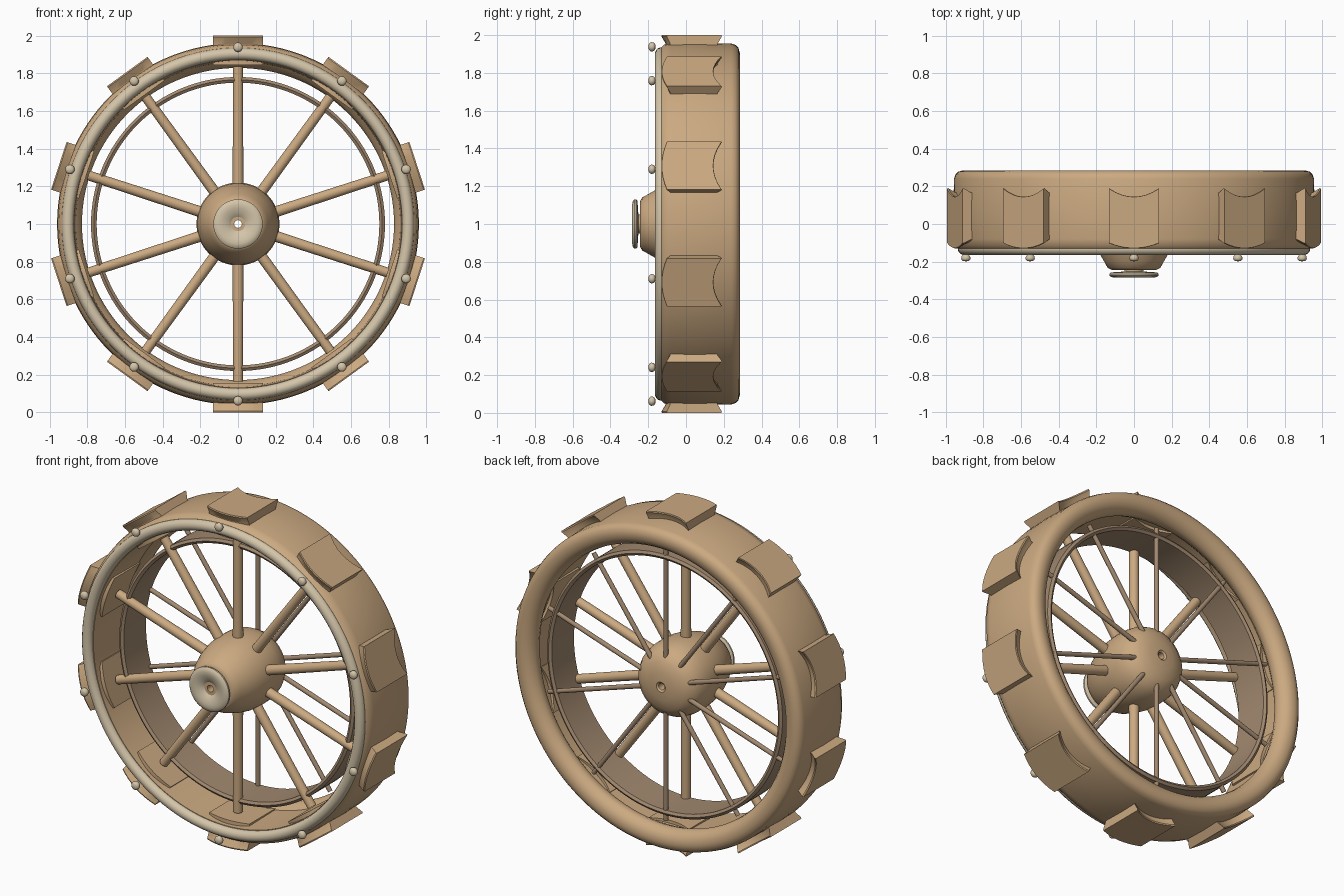
import bpy, bmesh, math
from mathutils import Matrix, Vector

if "Cube" in bpy.data.objects:
    bpy.data.objects.remove(bpy.data.objects["Cube"])

def material(name, col):
    m = bpy.data.materials.new(name)
    m.diffuse_color = (*col, 1)
    m.use_nodes = True
    m.node_tree.nodes["Principled BSDF"].inputs["Base Color"].default_value = m.diffuse_color
    return m

WOOD = material("warm_tan", (0.60, 0.40, 0.22))
DARK = material("dark_tan", (0.36, 0.25, 0.16))
PALE = material("pale_tan", (0.66, 0.56, 0.40))
N = 10
CENTRE = Matrix.Translation((0, 0, 1))

def around(i):
    """Turn from the top position to slot i of the wheel."""
    return CENTRE @ Matrix.Rotation(math.tau * i / N, 4, 'Y')

def finish(bm, name, mat, angle=35):
    bmesh.ops.recalc_face_normals(bm, faces=bm.faces)
    me = bpy.data.meshes.new(name)
    bm.to_mesh(me)
    bm.free()
    ob = bpy.data.objects.new(name, me)
    bpy.context.collection.objects.link(ob)
    me.materials.append(mat)
    bpy.ops.object.select_all(action='DESELECT')
    ob.select_set(True)
    bpy.context.view_layer.objects.active = ob
    bpy.ops.object.shade_smooth_by_angle(angle=math.radians(angle))
    return ob

def lathe(name, profile, mat, place=CENTRE, seg=96, angle=35):
    """Revolve a closed (radius, y) outline about the wheel axis."""
    bm = bmesh.new()
    rings = []
    for k in range(seg):
        a = math.tau * k / seg
        rings.append([bm.verts.new(place @ Vector((r * math.sin(a), y, r * math.cos(a))))
                      for r, y in profile])
    n = len(profile)
    for k in range(seg):
        p, q = rings[k], rings[(k + 1) % seg]
        for j in range(n):
            bm.faces.new((p[j], p[(j + 1) % n], q[(j + 1) % n], q[j]))
    bmesh.ops.remove_doubles(bm, verts=bm.verts, dist=1e-5)
    return finish(bm, name, mat, angle)

# Tyre shell with rounded back lip
lathe("tyre", [(.868, -.13), (.935, -.13), (.95, -.115), (.957, -.08), (.96, .05),
               (.955, .24), (.948, .262), (.932, .278), (.905, .285), (.875, .28),
               (.85, .265), (.833, .24), (.828, .215), (.84, .185), (.862, .16)], WOOD, seg=128)

# Pale ring on the front edge
lathe("front_ring", [(.903 + .032 * math.cos(math.tau * i / 14), -.132 + .032 * math.sin(math.tau * i / 14))
                     for i in range(14)], PALE, seg=128)

# Inner hoop carrying the spokes
lathe("inner_hoop", [(.75, -.01), (.765, -.02), (.78, -.01), (.78, .2), (.765, .21), (.75, .2)],
      DARK, seg=128)

# Egg-shaped hub with axle hole
lathe("hub", [(.02, -.24), (.12, -.243), (.14, -.232), (.158, -.2), (.178, -.165), (.2, -.105),
              (.215, -.04), (.22, .03), (.218, .09), (.207, .145), (.183, .19), (.14, .22),
              (.08, .235), (.03, .238), (.02, .23)], WOOD, seg=64)
lathe("cap_neck", [(.02, -.262), (.05, -.262), (.05, -.235), (.02, -.235)], WOOD, seg=64)

# Dished hub cap
lathe("hub_cap", [(.02, -.25), (.122, -.257), (.131, -.264), (.131, -.273), (.122, -.281),
                  (.105, -.285), (.085, -.283), (.06, -.275), (.042, -.265), (.028, -.254)],
      PALE, seg=64)

# Flared chevron treads: curved front, hollow back
half, steps = .133, 8
outline = []
for i in range(steps + 1):
    t = -1 + 2 * i / steps
    outline.append((half * t, -.13 + .028 * t * t))
for i in range(steps + 1):
    t = 1 - 2 * i / steps
    outline.append((half * t, .145 + .045 * t * t))
for i in range(N):
    bm = bmesh.new()
    layers = []
    for z, f in ((.845, .84), (.955, .86), (.993, 1), (1.0, .985)):
        layers.append([bm.verts.new(around(i) @ Vector((x, .03 + (y - .03) * f, z)))
                       for x, y in outline])
    n = len(outline)
    for a, b in zip(layers, layers[1:]):
        for j in range(n):
            bm.faces.new((a[j], a[(j + 1) % n], b[(j + 1) % n], b[j]))
    # strips across the top and underside
    for lay in (layers[0], layers[-1]):
        for j in range(steps):
            bm.faces.new((lay[j], lay[j + 1], lay[n - 2 - j], lay[n - 1 - j]))
    finish(bm, "tread_%d" % i, WOOD, 25)

# Spokes: thick front row and thin back row
def spokes(name, y, r0, r1, rad0, rad1, mat):
    for i in range(N):
        bm = bmesh.new()
        m = around(i) @ Matrix.Translation((0, y, (r0 + r1) / 2))
        bmesh.ops.create_cone(bm, cap_ends=True, segments=20, radius1=rad0, radius2=rad1,
                              depth=r1 - r0, matrix=m)
        finish(bm, "%s_%d" % (name, i), mat)

spokes("front_spoke", .0, .15, .835, .029, .026, WOOD)
spokes("back_spoke", .19, .1, .815, .014, .013, DARK)

# Small round bolts just ahead of the front ring
for i in range(N):
    lathe("bolt_%d" % i, [(0, -.198), (.014, -.197), (.022, -.191), (.025, -.182),
                          (.022, -.17), (.014, -.163), (0, -.162)], PALE,
          around(i) @ Matrix.Translation((0, 0, .938)), 20)
